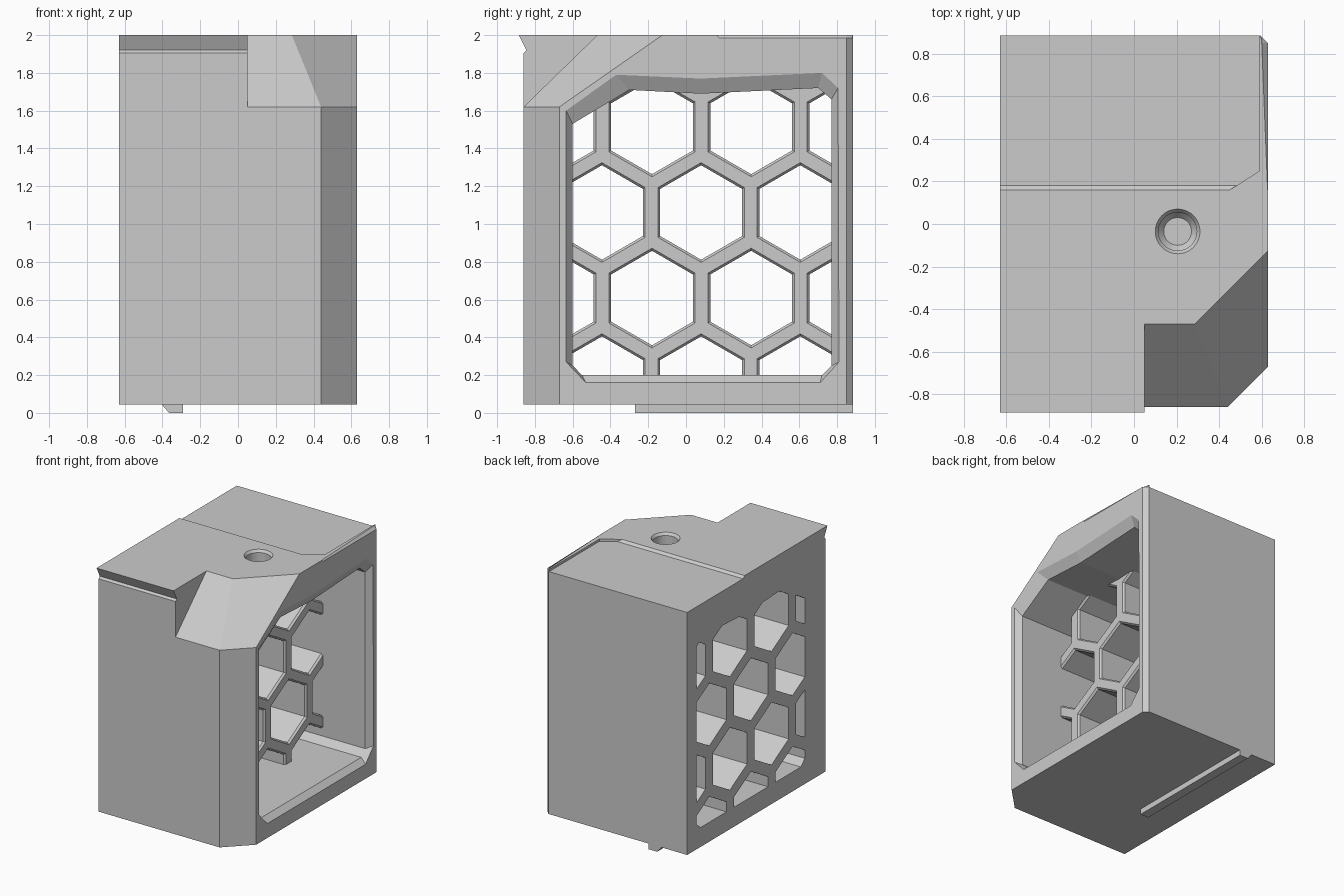
import bpy, bmesh, math

if "Cube" in bpy.data.objects:
    bpy.data.objects.remove(bpy.data.objects["Cube"])

grey = bpy.data.materials.new("plain_grey")
grey.use_nodes = True
grey.diffuse_color = (0.6, 0.6, 0.6, 1)
grey.node_tree.nodes["Principled BSDF"].inputs["Base Color"].default_value = (0.6, 0.6, 0.6, 1)


def loft(name, rings):
    """Closed solid through rings of matching points."""
    bm = bmesh.new()
    loops = [[bm.verts.new(p) for p in ring] for ring in rings]
    for a, b in zip(loops, loops[1:]):
        for i in range(len(a)):
            j = (i + 1) % len(a)
            bm.faces.new((a[i], a[j], b[j], b[i]))
    bm.faces.new(loops[0])
    bm.faces.new(loops[-1])
    bmesh.ops.recalc_face_normals(bm, faces=bm.faces)
    mesh = bpy.data.meshes.new(name)
    bm.to_mesh(mesh)
    bm.free()
    mesh.materials.append(grey)
    obj = bpy.data.objects.new(name, mesh)
    bpy.context.collection.objects.link(obj)
    return obj


def along_x(name, sections):
    return loft(name, [[(x, y, z) for y, z in pts] for x, pts in sections])


def along_z(name, sections):
    return loft(name, [[(x, y, z) for x, y in pts] for z, pts in sections])


def cut(obj, cutter):
    """Subtract a cutter, then discard it."""
    cutter.hide_render = True
    mod = obj.modifiers.new("cut", 'BOOLEAN')
    mod.operation = 'DIFFERENCE'
    mod.solver = 'EXACT'
    mod.object = cutter
    bpy.context.view_layer.update()
    graph = bpy.context.evaluated_depsgraph_get()
    result = bpy.data.meshes.new_from_object(obj.evaluated_get(graph))
    obj.modifiers.clear()
    obj.data = result
    bpy.data.objects.remove(cutter)


def circle(cx, cy, r, n, turn=0.0):
    return [(cx + r * math.cos(turn + 2 * math.pi * i / n),
             cy + r * math.sin(turn + 2 * math.pi * i / n)) for i in range(n)]


# Main body: side profile with front lip and stepped top
profile = [(-.86, .045), (.885, .045), (.885, 1.982), (.18, 1.982), (.16, 2),
           (-.885, 2), (-.845, 1.92), (-.86, 1.905)]
body = along_x("body", [(-.63, profile), (.63, profile)])

# Vertical corner chamfers
front = [(.44, -.86), (.63, -.67), (.9, -.4), (.9, -1.3), (.44, -1.3)]
cut(body, along_z("front_corner_cutter", [(-.2, front), (1.7, front)]))
back = [(.595, .885), (.63, .85), (.8, .68), (.8, 1.2), (.595, 1.2)]
cut(body, along_z("back_corner_cutter", [(-.2, back), (2.2, back)]))


# Sloped facets on the upper front corner
def slope_ring(y, diag):
    return [(.05, y), (y + diag, y), (1, 1 - diag), (1, -2), (.05, -2)]


cut(body, along_z("slope_cutter", [
    (1.62, slope_ring(-.86, 1.3)),
    (2.0, slope_ring(-.47, .755)),
    (2.19, slope_ring(-.275, .4825))]))

# Side opening with a bevelled mouth
mouth = [(-.635, .27), (-.53, .16), (.71, .16), (.81, .27), (.805, 1.72),
         (.72, 1.8), (.08, 1.77), (-.37, 1.79), (-.635, 1.6)]
tunnel = [(-.6, .25), (-.55, .2), (.72, .2), (.77, .25), (.77, 1.66),
          (.7, 1.72), (.08, 1.69), (-.3, 1.71), (-.6, 1.53)]
cut(body, along_x("opening_cutter",
                  [(-.8, tunnel), (.585, tunnel), (.63, mouth), (.8, mouth)]))

# Round socket in the top
cut(body, along_z("socket_cutter", [(z, circle(.205, -.035, r, 48)) for z, r in
                                    ((1.8, .065), (1.83, .09), (1.98, .09), (2.0, .105), (2.1, .105))]))

# Honeycomb grid filling the opening
DEPTH = .21
grid = along_x("honeycomb_grid", [(-.63, tunnel), (DEPTH, tunnel)])
PITCH = .525
for row in range(4):
    z = .155 + row * .453
    start = -.445 if row % 2 == 0 else -.705
    for col in range(4):
        y = start + col * PITCH
        small, large = (circle(y, z, r, 6, math.pi / 6) for r in (.25, .264))
        cut(grid, along_x("hex_cutter", [(-.8, small), (DEPTH - .015, small),
                                         (DEPTH, large), (DEPTH + .1, large)]))

# Raised rim along the right edge of the top
rim_low = [(.45, .16), (.59, .25), (.59, .885), (.597, .882), (.63, .85), (.63, .1), (.45, .1)]
rim_top = [(min(x, .6), y) if y > .2 else (x, y) for x, y in rim_low]
along_z("raised_rim", [(1.97, rim_low), (1.985, rim_low), (2.0, rim_top)])

# Locating rail under the base
rail = [(-.4, .05), (-.4, .04), (-.365, 0), (-.29, 0), (-.29, .05)]
loft("base_rail", [[(x, y, z) for x, z in rail] for y in (-.27, .885)])
